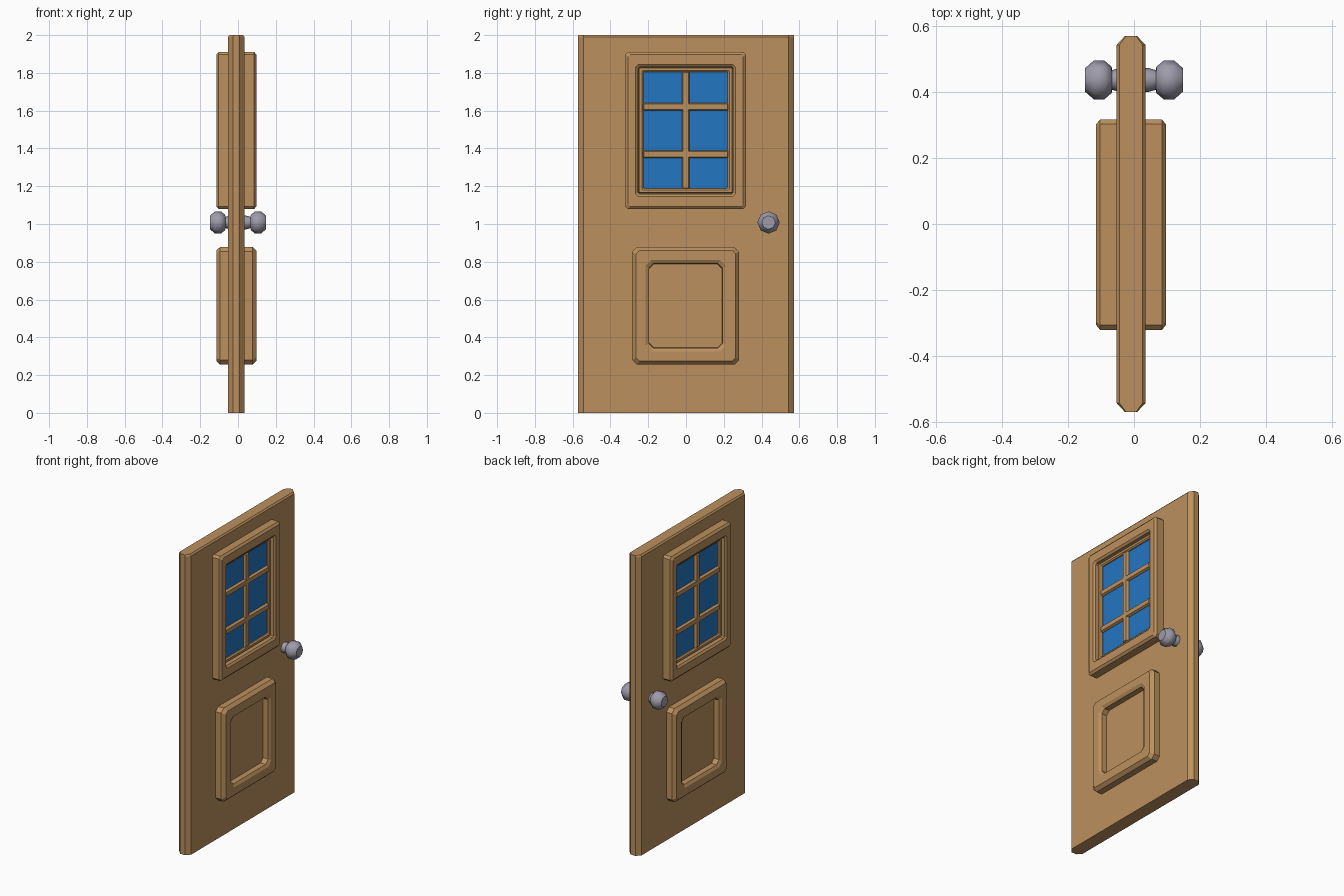
import bpy, bmesh, math
from mathutils import Vector

if "Cube" in bpy.data.objects:
    bpy.data.objects.remove(bpy.data.objects["Cube"])


def material(name, rgb):
    m = bpy.data.materials.new(name)
    m.diffuse_color = (*rgb, 1)
    m.use_nodes = True
    m.node_tree.nodes["Principled BSDF"].inputs["Base Color"].default_value = m.diffuse_color
    return m


WOOD = material("warm wood", (0.50, 0.28, 0.11))
GLASS = material("blue glass", (0.017, 0.18, 0.54))
METAL = material("grey metal", (0.34, 0.33, 0.40))
MID = -0.009  # middle of the slab and panels in x


def loft(name, loops, mats, cap_mat=0):
    """Skin matching loops of points and close both ends."""
    bm = bmesh.new()
    rings = [[bm.verts.new(p) for p in loop] for loop in loops]
    n = len(rings[0])
    for a, b in zip(rings, rings[1:]):
        for i in range(n):
            j = (i + 1) % n
            bm.faces.new((a[i], a[j], b[j], b[i]))
    for ring in (rings[0], rings[-1]):
        bm.faces.new(ring).material_index = cap_mat
    bmesh.ops.recalc_face_normals(bm, faces=bm.faces)
    me = bpy.data.meshes.new(name)
    bm.to_mesh(me)
    bm.free()
    for m in mats:
        me.materials.append(m)
    ob = bpy.data.objects.new(name, me)
    bpy.context.collection.objects.link(ob)
    return ob


def cut_rect(x, cy, cz, hy, hz, c):
    """Rectangle with cut corners in the plane x."""
    pts = [(hy, hz - c), (hy - c, hz), (c - hy, hz), (-hy, hz - c),
           (-hy, c - hz), (c - hy, -hz), (hy - c, -hz), (hy, c - hz)]
    return [(x, cy + y, cz + z) for y, z in pts]


def two_sided(name, cy, cz, steps, mats, cap_mat=0):
    """Same stepped profile on both door faces; steps run from rim to floor:
    (distance from the middle, half width, half height, corner cut)."""
    back = [cut_rect(MID - d, cy, cz, hy, hz, c) for d, hy, hz, c in reversed(steps)]
    front = [cut_rect(MID + d, cy, cz, hy, hz, c) for d, hy, hz, c in steps]
    return loft(name, back + front, mats, cap_mat)


# door slab with chamfered upright edges and a slight top bevel
def slab(z, k):
    pts = [(0.044, 0.543), (0.018, 0.571), (-0.018, 0.571), (-0.044, 0.543),
           (-0.044, -0.543), (-0.018, -0.571), (0.018, -0.571), (0.044, -0.543)]
    return [(MID + x * k, y, z) for x, y in pts]


loft("door_slab", [slab(0, 1), slab(1.99, 1), slab(2.0, 0.8)], [WOOD])

# lower raised panel with sunken field
two_sided("lower_panel", -0.002, 0.567, [
    (0.085, 0.283, 0.312, 0.025), (0.106, 0.264, 0.293, 0.018),
    (0.106, 0.213, 0.242, 0.030), (0.095, 0.195, 0.224, 0.025),
    (0.060, 0.193, 0.222, 0.025)], [WOOD])

# window surround
two_sided("window_frame", -0.002, 1.495, [
    (0.094, 0.319, 0.416, 0.014), (0.106, 0.304, 0.402, 0.010),
    (0.106, 0.265, 0.349, 0.014), (0.096, 0.252, 0.336, 0.008),
    (0.058, 0.250, 0.334, 0.008)], [WOOD])

# sash holding the glass
two_sided("window_sash", -0.002, 1.497, [
    (0.050, 0.250, 0.334, 0.004), (0.078, 0.246, 0.330, 0.004),
    (0.078, 0.231, 0.316, 0.004), (0.070, 0.223, 0.308, 0.003),
    (0.064, 0.223, 0.308, 0.003)], [WOOD, GLASS], 1)


# glazing bars
def bar(name, cy, cz, hy, hz):
    two_sided(name, cy, cz, [(0.068, hy, hz, 0.001),
                             (0.080, hy - 0.006, hz - 0.006, 0.001)], [WOOD])


bar("upright_glazing_bar", -0.002, 1.497, 0.020, 0.312)
for i, z in enumerate((1.37, 1.62)):
    bar(f"cross_glazing_bar_{i + 1}", -0.002, z, 0.227, 0.020)

# eight-sided knobs on both faces
profile = [(0.02, 0.036), (0.045, 0.036), (0.066, 0.030), (0.068, 0.040),
           (0.090, 0.059), (0.122, 0.059), (0.148, 0.036)]
for side, label in ((1, "right"), (-1, "left")):
    rings = []
    for x, r in profile:
        rings.append([Vector((side * x, 0.437 + r * math.cos(a), 1.008 + r * math.sin(a)))
                      for a in (math.tau * i / 8 for i in range(8))])
    knob = loft(f"{label}_knob", rings, [METAL])
    bpy.ops.object.select_all(action='DESELECT')
    knob.select_set(True)
    bpy.context.view_layer.objects.active = knob
    bpy.ops.object.shade_smooth_by_angle(angle=math.radians(46))
